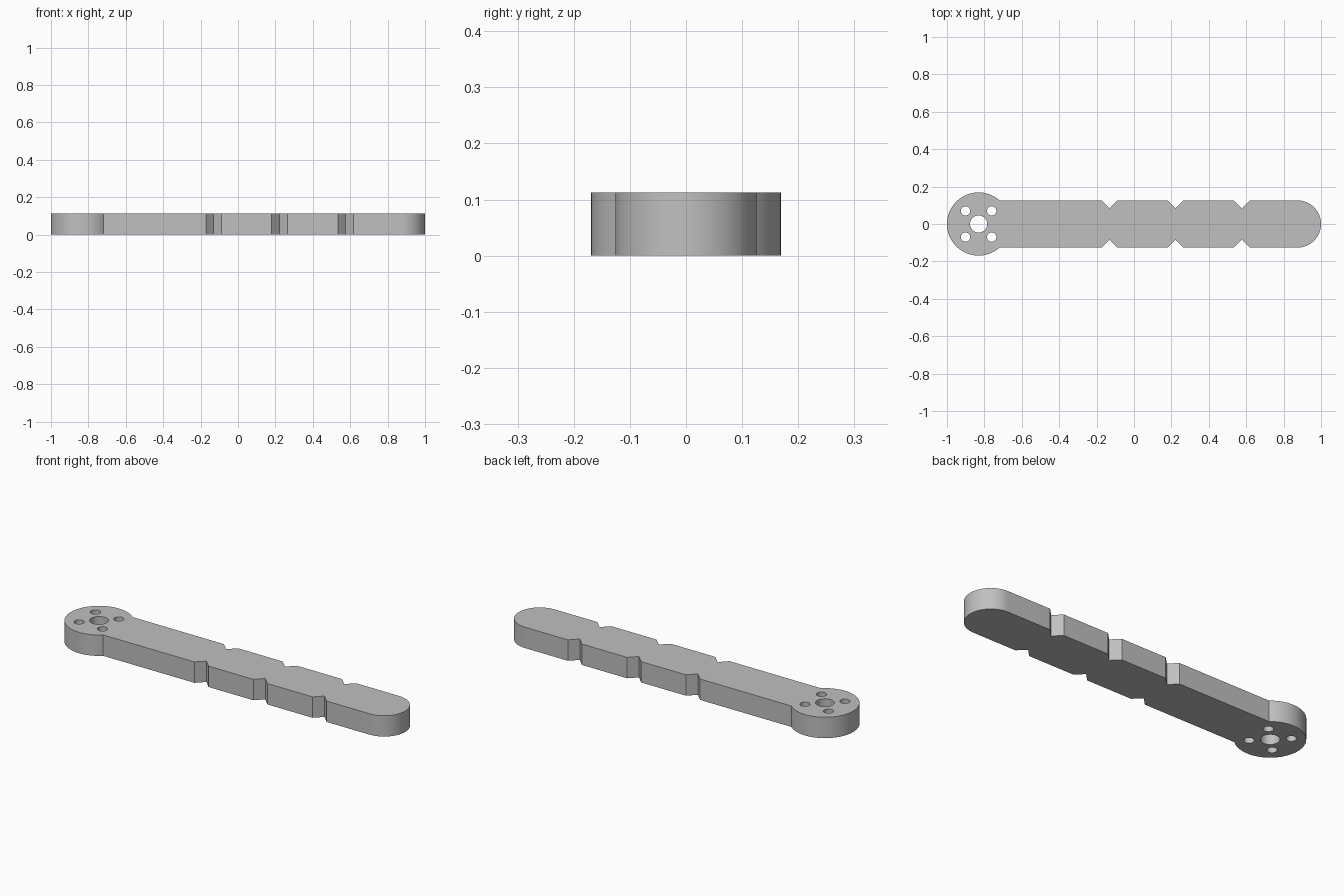
import bpy, bmesh, math

if "Cube" in bpy.data.objects:
    bpy.data.objects.remove(bpy.data.objects["Cube"], do_unlink=True)

HEIGHT = 0.113
HEAD_X, HEAD_R = -0.831, 0.169
ARM_R = 0.126
TIP_X = 1 - ARM_R
NOTCHES = (-0.13, 0.222, 0.576)
NOTCH = 0.042

grey = bpy.data.materials.new("plain_grey")
grey.use_nodes = True
grey.diffuse_color = (0.53, 0.53, 0.53, 1)
grey.node_tree.nodes["Principled BSDF"].inputs["Base Color"].default_value = grey.diffuse_color


def arc(cx, radius, start, end, steps):
    """Points on an arc centred on the x axis."""
    angles = [start + (end - start) * i / steps for i in range(steps + 1)]
    return [(cx + radius * math.cos(a), radius * math.sin(a)) for a in angles]


def prism(name, outline, z0, z1):
    """Extrude a counter-clockwise outline from z0 to z1."""
    bm = bmesh.new()
    base = bm.faces.new([bm.verts.new((x, y, z0)) for x, y in outline])
    top = bmesh.ops.extrude_face_region(bm, geom=[base], use_keep_orig=True)["geom"]
    for v in top:
        if isinstance(v, bmesh.types.BMVert):
            v.co.z = z1
    bmesh.ops.recalc_face_normals(bm, faces=bm.faces)
    mesh = bpy.data.meshes.new(name)
    bm.to_mesh(mesh)
    bm.free()
    mesh.materials.append(grey)
    obj = bpy.data.objects.new(name, mesh)
    bpy.context.collection.objects.link(obj)
    return obj


# Arm outline: round head, notched lower edge, round tip, notched upper edge
join = math.asin(ARM_R / HEAD_R)
head = arc(HEAD_X, HEAD_R, join, 2 * math.pi - join, 64)
lower = []
for x in NOTCHES:
    lower += [(x - NOTCH, -ARM_R), (x, NOTCH - ARM_R), (x + NOTCH, -ARM_R)]
tip = arc(TIP_X, ARM_R, -math.pi / 2, math.pi / 2, 40)
upper = [(x, -y) for x, y in reversed(lower)]
arm = prism("arm", head + lower + tip + upper, 0, HEIGHT)

# Centre hole and four screw holes through the head
holes = [(0, 0, 0.046)] + [(sx * 0.07, sy * 0.07, 0.025) for sx in (-1, 1) for sy in (-1, 1)]
for i, (dx, dy, r) in enumerate(holes):
    circle = arc(HEAD_X + dx, r, 0, 2 * math.pi, 32)[:-1]
    cutter = prism(f"hole_cutter_{i}", [(x, y + dy) for x, y in circle], -0.1, HEIGHT + 0.1)
    cutter.hide_render = True
    cut = arm.modifiers.new(f"hole_{i}", "BOOLEAN")
    cut.operation = "DIFFERENCE"
    cut.solver = "EXACT"
    cut.object = cutter

# Apply the cuts, drop the cutters and smooth the round walls
bpy.context.view_layer.update()
result = bpy.data.meshes.new_from_object(arm.evaluated_get(bpy.context.evaluated_depsgraph_get()))
arm.modifiers.clear()
arm.data = result
for obj in [o for o in bpy.data.objects if o.name.startswith("hole_cutter")]:
    bpy.data.objects.remove(obj, do_unlink=True)
bpy.ops.object.select_all(action="DESELECT")
arm.select_set(True)
bpy.context.view_layer.objects.active = arm
bpy.ops.object.shade_smooth_by_angle(angle=math.radians(30))
